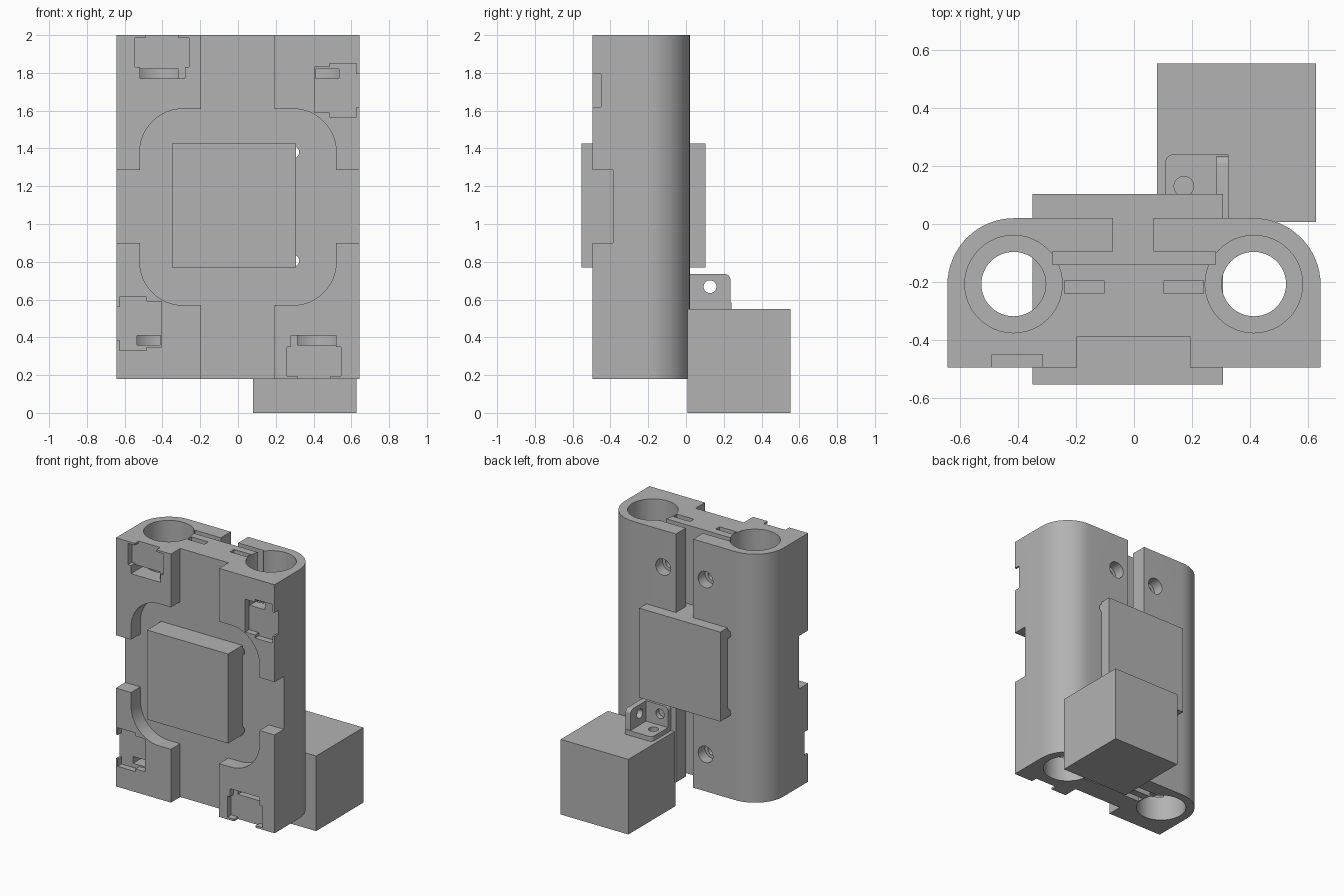
import bpy, bmesh, math

if "Cube" in bpy.data.objects:
    bpy.data.objects.remove(bpy.data.objects["Cube"])

grey = bpy.data.materials.new("plain grey")
grey.diffuse_color = (0.45, 0.45, 0.45, 1)
grey.use_nodes = True
grey.node_tree.nodes["Principled BSDF"].inputs["Base Color"].default_value = grey.diffuse_color
Z0, Z1, ZM = 0.18, 2.0, 1.09      # body bottom, top and middle


def prism(name, pts, axis, a, b):
    """Extrude a 2D outline along x, y or z from a to b."""
    place = {"x": lambda u, v, w: (w, u, v),
             "y": lambda u, v, w: (u, w, v),
             "z": lambda u, v, w: (u, v, w)}[axis]
    bm = bmesh.new()
    lo = [bm.verts.new(place(u, v, a)) for u, v in pts]
    hi = [bm.verts.new(place(u, v, b)) for u, v in pts]
    bm.faces.new(lo)
    bm.faces.new(hi)
    n = len(pts)
    for i in range(n):
        j = (i + 1) % n
        bm.faces.new((lo[i], lo[j], hi[j], hi[i]))
    bmesh.ops.recalc_face_normals(bm, faces=bm.faces)
    me = bpy.data.meshes.new(name)
    bm.to_mesh(me)
    bm.free()
    me.materials.append(grey)
    ob = bpy.data.objects.new(name, me)
    bpy.context.collection.objects.link(ob)
    return ob


def box(name, x0, x1, y0, y1, z0, z1):
    return prism(name, [(x0, y0), (x1, y0), (x1, y1), (x0, y1)], "z", z0, z1)


def arc(cu, cv, r, a0, a1, n=16):
    return [(cu + r * math.cos(math.radians(a0 + (a1 - a0) * i / n)),
             cv + r * math.sin(math.radians(a0 + (a1 - a0) * i / n))) for i in range(n + 1)]


def rod(axis, u, v, r, a, b, n=48):
    return prism("cutter", arc(u, v, r, 0, 360, n)[:-1], axis, a, b)


def cut(target, *cutters):
    """Subtract each cutter from the target and remove it."""
    bpy.context.view_layer.objects.active = target
    for c in cutters:
        m = target.modifiers.new("cut", "BOOLEAN")
        m.operation, m.solver, m.object = "DIFFERENCE", "EXACT", c
        bpy.ops.object.modifier_apply(modifier=m.name)
        bpy.data.objects.remove(c)


def hollow(*b):
    return box("cutter", *b)


def smooth(ob):
    bpy.ops.object.select_all(action="DESELECT")
    ob.select_set(True)
    bpy.context.view_layer.objects.active = ob
    bpy.ops.object.shade_smooth_by_angle(angle=math.radians(30))


# carriage body with rounded back edges
outline = ([(-0.643, -0.495), (0.643, -0.495)]
           + arc(0.413, -0.21, 0.23, 0, 90) + arc(-0.413, -0.21, 0.23, 90, 180))
body = prism("carriage_body", outline, "z", Z0, Z1)

# front cross channel with rounded square centre
cut(body, hollow(-0.197, 0.193, -0.6, -0.387, 0, 2.2),
    hollow(-0.8, 0.8, -0.6, -0.387, 0.90, 1.287))
k = 0.29
square = []
for i, (sx, sz) in enumerate([(1, 1), (-1, 1), (-1, -1), (1, -1)]):
    square += arc(sx * k, ZM + sz * k, 0.23, 90 * i, 90 * i + 90)
cut(body, prism("cutter", square, "y", -0.6, -0.387))

# clamp gap at the back and the slit joining both bores
cut(body, hollow(-0.072, 0.068, -0.14, 0.2, 0, 2.2),
    hollow(-0.28, 0.28, -0.14, -0.095, 0, 2.2))

# rod bores: narrow in the middle, bearing seats at both ends
for x in (-0.415, 0.413):
    cut(body, rod("z", x, -0.207, 0.111, 0, 2.2),
        rod("z", x, -0.207, 0.168, 1.45, 2.2),
        rod("z", x, -0.207, 0.168, 0, 0.73))

# clamp screw holes with nut slots
for s in (-1, 1):
    for z, za, zb in ((1.73, 1.66, 2.2), (0.45, 0, 0.52)):
        cut(body, rod("y", s * 0.172, z, 0.06, -0.06, 0.2, 24),
            rod("y", s * 0.172, z, 0.036, -0.27, 0.2, 24),
            hollow(s * 0.172 - 0.068, s * 0.172 + 0.068, -0.24, -0.195, za, zb))

# corner relief holes beside the centre block
for z in (1.38, 0.805):
    cut(body, rod("y", 0.292, z, 0.032, -0.7, 0.2, 24),
        rod("y", -0.345, z, 0.032, -0.06, 0.2, 24))

# front latch pockets, repeated by a half turn about the middle
FRONT, FLOOR, DEEP = -0.6, -0.45, -0.30
pockets = [(-0.545, -0.26, FLOOR, 1.83, 1.985), (-0.52, -0.28, FLOOR, 1.77, 1.84),
           (-0.49, -0.315, FLOOR, 1.9, 2.1), (-0.52, -0.315, DEEP, 1.77, 1.82),
           (0.405, 0.49, FLOOR, 1.59, 1.83), (0.484, 0.628, FLOOR, 1.567, 1.85),
           (0.6, 0.8, FLOOR, 1.62, 1.795), (0.41, 0.535, DEEP, 1.77, 1.82)]
for x0, x1, y, z0, z1 in pockets:
    cut(body, hollow(x0, x1, FRONT, y, z0, z1),
        hollow(-x1, -x0, FRONT, y, 2 * ZM - z1, 2 * ZM - z0))
smooth(body)

# block through the middle and cube at the foot
box("centre_block", -0.35, 0.307, -0.553, 0.103, 0.77, 1.425)
box("foot_cube", 0.08, 0.628, 0.007, 0.553, 0.0, 0.55)


# three-sided corner bracket on the cube
def plate(name, axis, u0, u1, v0, v1, a, b, hole, flip):
    r = 0.03
    if flip:   # rounded corner at low u, high v
        pts = [(u0, v0), (u1, v0), (u1, v1)] + arc(u0 + r, v1 - r, r, 90, 180, 6)
    else:      # rounded corner at high u, high v
        pts = [(u0, v0), (u1, v0)] + arc(u1 - r, v1 - r, r, 0, 90, 6) + [(u0, v1)]
    ob = prism(name, pts, axis, a, b)
    cut(ob, rod(axis, hole[0], hole[1], 0.034, a - 0.1, b + 0.1, 24))
    smooth(ob)


plate("bracket_base", "z", 0.107, 0.325, 0.02, 0.24, 0.55, 0.585, (0.172, 0.13), True)
plate("bracket_side", "x", 0.02, 0.235, 0.55, 0.735, 0.285, 0.325, (0.127, 0.668), False)
plate("bracket_back", "y", 0.107, 0.325, 0.55, 0.735, 0.018, 0.055, (0.172, 0.668), True)
